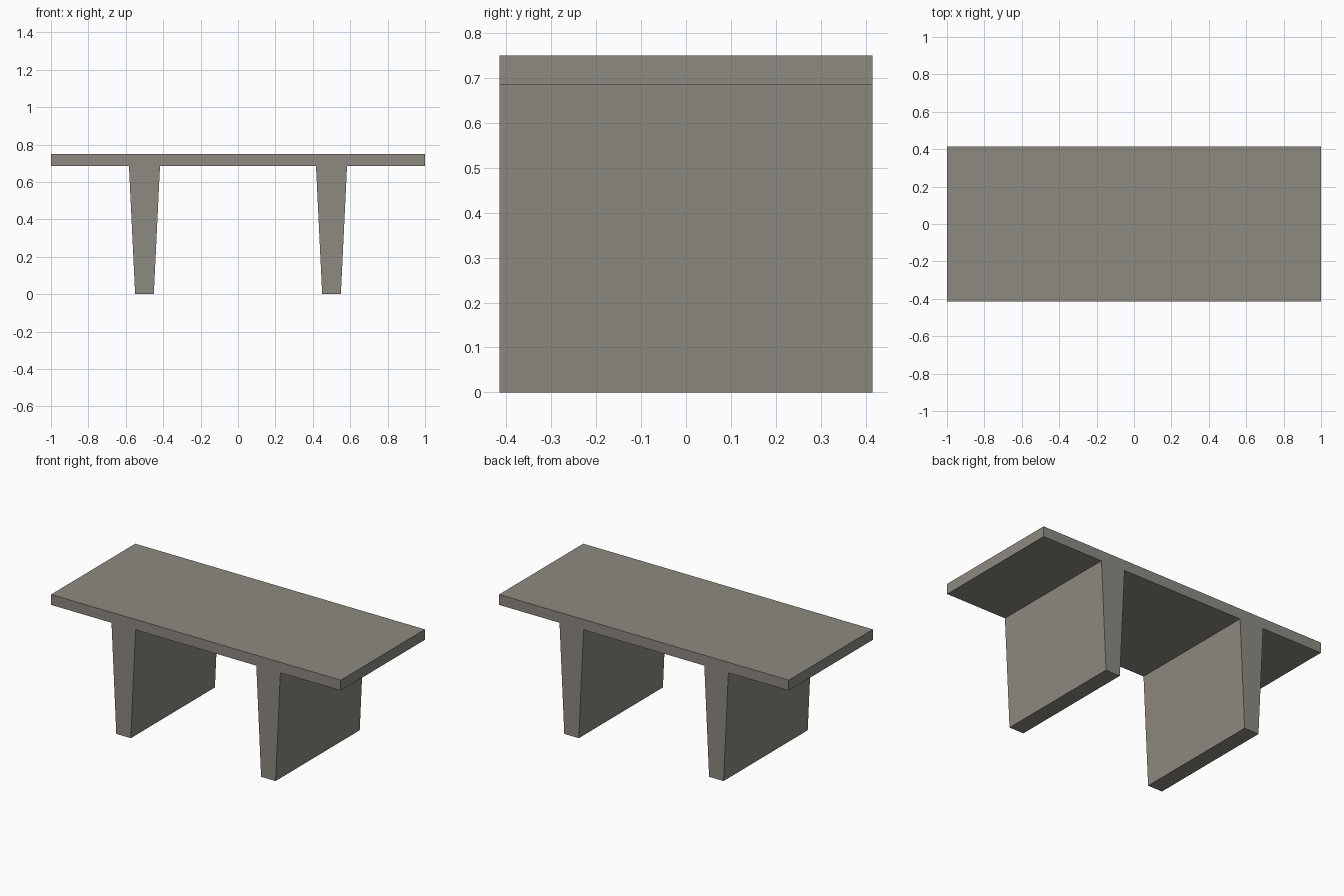
import bpy
import bmesh

cube = bpy.data.objects.get("Cube")
if cube:
    bpy.data.objects.remove(cube, do_unlink=True)

# Main dimensions
HALF_LENGTH, HALF_DEPTH = 1.0, 0.415
TOP, UNDERSIDE = 0.75, 0.685
STEM_X, STEM_TOP, STEM_FOOT = 0.5, 0.083, 0.05

# Concrete material
concrete = bpy.data.materials.new("warm grey concrete")
concrete.use_nodes = True
colour = (0.27, 0.253, 0.22, 1.0)
concrete.diffuse_color = colour
concrete.node_tree.nodes["Principled BSDF"].inputs["Base Color"].default_value = colour

# Half of the cross-section, from the middle of the underside to the top corner
half = [
    (STEM_X - STEM_TOP, UNDERSIDE),
    (STEM_X - STEM_FOOT, 0),
    (STEM_X + STEM_FOOT, 0),
    (STEM_X + STEM_TOP, UNDERSIDE),
    (HALF_LENGTH, UNDERSIDE),
    (HALF_LENGTH, TOP),
]
profile = half + [(-x, z) for x, z in reversed(half)]

# Slab with two tapered stems, extruded from front to back
bm = bmesh.new()
front = bm.faces.new([bm.verts.new((x, -HALF_DEPTH, z)) for x, z in profile])
result = bmesh.ops.extrude_face_region(bm, geom=[front], use_keep_orig=True)
back_verts = [v for v in result["geom"] if isinstance(v, bmesh.types.BMVert)]
bmesh.ops.translate(bm, verts=back_verts, vec=(0, 2 * HALF_DEPTH, 0))
bmesh.ops.recalc_face_normals(bm, faces=bm.faces)

mesh = bpy.data.meshes.new("double_tee_slab")
bm.to_mesh(mesh)
bm.free()
mesh.materials.append(concrete)
slab = bpy.data.objects.new("double_tee_slab", mesh)
bpy.context.collection.objects.link(slab)
